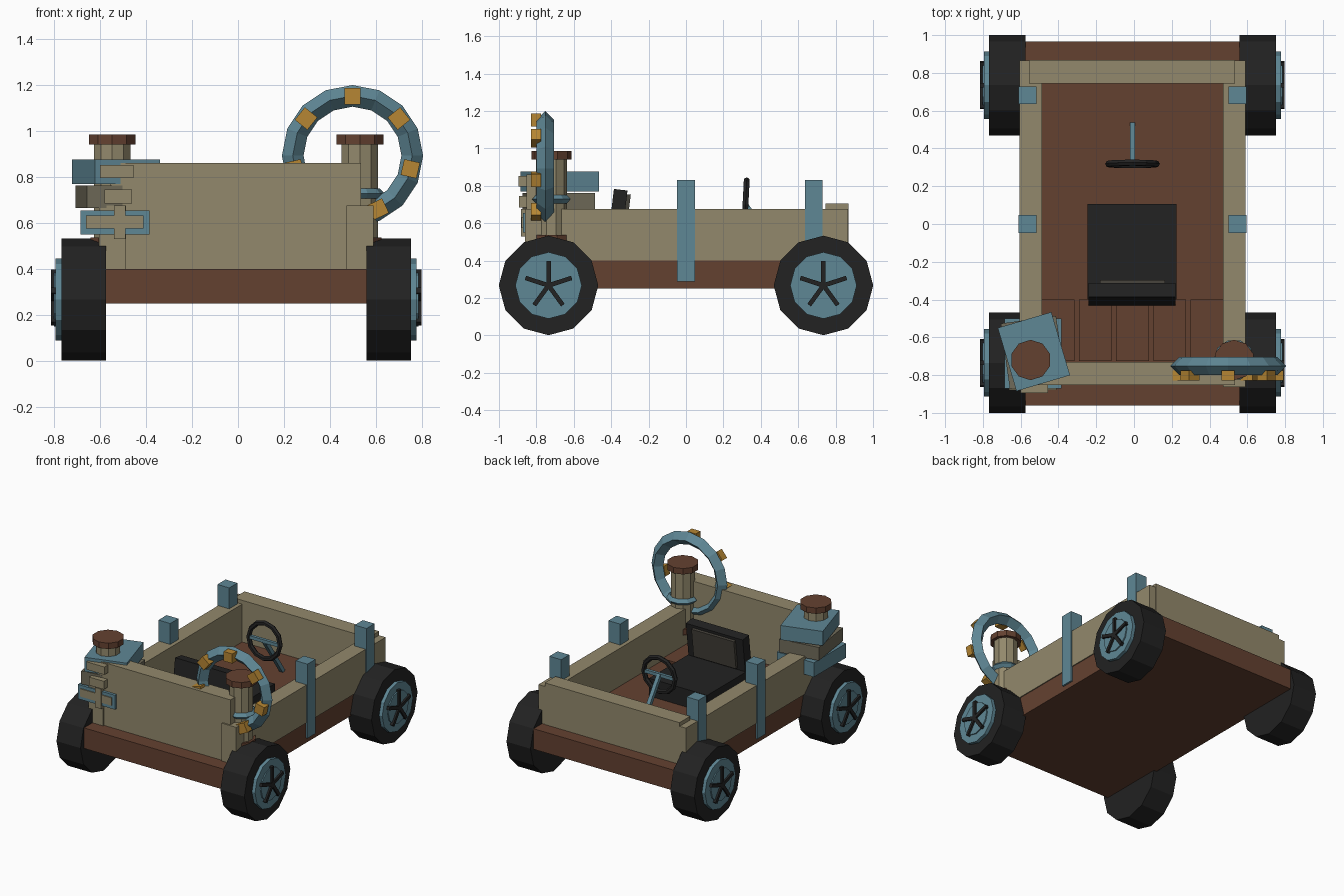
import bpy, math
from mathutils import Vector

if "Cube" in bpy.data.objects:
    bpy.data.objects.remove(bpy.data.objects["Cube"])

CX = -0.008  # centre line of the cart


def material(name, rgb):
    m = bpy.data.materials.new(name)
    m.diffuse_color = (*rgb, 1)
    m.use_nodes = True
    m.node_tree.nodes["Principled BSDF"].inputs["Base Color"].default_value = m.diffuse_color
    return m


TAN = material("tan wood", (0.29, 0.25, 0.15))
BROWN = material("brown wood", (0.127, 0.053, 0.030))
BLUE = material("dusty blue", (0.114, 0.242, 0.30))
BLACK = material("black rubber", (0.016, 0.016, 0.016))
GOLD = material("gold", (0.47, 0.24, 0.033))
GREY = material("weathered wood", (0.16, 0.145, 0.10))
PAD = material("dark pad", (0.06, 0.054, 0.043))


def finish(name, mat):
    o = bpy.context.object
    o.name = name
    o.data.materials.clear()
    o.data.materials.append(mat)
    return o


def box(name, mat, x, y, z, rot=(0, 0, 0)):
    """Box from (min, max) ranges, turned about its own centre."""
    mid = [(r[0] + r[1]) / 2 for r in (x, y, z)]
    bpy.ops.mesh.primitive_cube_add(size=1, location=mid, rotation=rot)
    o = finish(name, mat)
    o.scale = [r[1] - r[0] for r in (x, y, z)]
    return o


def disc(name, mat, loc, r, depth, sides, rot=(0, 0, 0)):
    bpy.ops.mesh.primitive_cylinder_add(vertices=sides, radius=r, depth=depth,
                                        location=loc, rotation=rot)
    return finish(name, mat)


def ring(name, mat, loc, major, minor, segs, sides, rot=(0, 0, 0)):
    bpy.ops.mesh.primitive_torus_add(major_segments=segs, minor_segments=sides,
                                     major_radius=major, minor_radius=minor,
                                     location=loc, rotation=rot)
    return finish(name, mat)


# chassis and body walls
box("chassis", BROWN, (CX - 0.59, CX + 0.59), (-0.96, 0.965), (0.25, 0.40))
for s, side in ((-1, "left"), (1, "right")):
    xs = sorted((CX + s * 0.48, CX + s * 0.597))
    box(side + "_wall", TAN, xs, (-0.862, 0.865), (0.40, 0.677))
box("front_wall", TAN, (-0.555, 0.535), (-0.852, -0.73), (0.40, 0.86))
box("rear_wall", TAN, (-0.555, 0.535), (0.745, 0.868), (0.40, 0.705))

# floor boards
for i in range(5):
    x = CX + (i - 2) * 0.197
    box("floor_board", BROWN, (x - 0.087, x + 0.087), (-0.725, -0.40), (0.39, 0.415))

# side posts
for s in (-1, 1):
    for y in (0, 0.682):
        xs = sorted((CX + s * 0.508, CX + s * 0.603))
        box("side_post", BLUE, xs, (y - 0.047, y + 0.047), (0.287, 0.83))

# wheels with hubs and five spokes
for s in (-1, 1):
    for y in (-0.735, 0.735):
        turn = (0, math.pi / 2, 0)
        disc("tyre", BLACK, (CX + s * 0.663, y, 0.267), 0.266, 0.194, 12, turn)
        disc("hub", BLUE, (CX + s * 0.765, y, 0.267), 0.178, 0.04, 12, turn)
        disc("hub_cap", BLUE, (CX + s * 0.780, y, 0.267), 0.118, 0.026, 12, turn)
        for k in range(5):
            a = k * math.tau / 5
            c = (y + math.sin(a) * 0.065, 0.267 + math.cos(a) * 0.065)
            box("spoke", BLACK, sorted((CX + s * 0.77, CX + s * 0.806)),
                (c[0] - 0.012, c[0] + 0.012), (c[1] - 0.065, c[1] + 0.065), (-a, 0, 0))

# corner pillars with caps and bases
for x in (-0.547, 0.53):
    disc("pillar", TAN, (x, -0.72, 0.73), 0.083, 0.45, 10)
    disc("pillar_cap", BROWN, (x, -0.72, 0.963), 0.107, 0.043, 10)
    disc("pillar_base", BROWN, (x, -0.72, 0.515), 0.1, 0.043, 10)
ring("pillar_collar", BLUE, (0.53, -0.72, 0.728), 0.087, 0.022, 10, 4)

# large ring with gold grips
RX, RY, RZ = 0.498, -0.752, 0.893
ring("large_ring", BLUE, (RX, RY, RZ), 0.26, 0.047, 16, 4, (math.pi / 2, 0, 0))
for k in range(7):
    a = math.pi / 2 + k * math.tau / 7
    x, z = RX + 0.258 * math.cos(a), RZ + 0.258 * math.sin(a)
    box("ring_grip", GOLD, (x - 0.035, x + 0.035), (-0.828, -0.775),
        (z - 0.035, z + 0.035), (0, -a, 0))

# stacked crates on the corner
box("lower_crate", BLUE, (-0.685, -0.385), (-0.872, -0.50), (0.55, 0.655))
box("middle_crate", GREY, (-0.683, -0.387), (-0.855, -0.505), (0.665, 0.762),
    (0, 0, math.radians(8)))
box("upper_crate", BLUE, (-0.678, -0.382), (-0.85, -0.501), (0.77, 0.875),
    (0, 0, math.radians(16.5)))
# tan slats over the crate fronts
box("lower_slat", TAN, (-0.662, -0.41), (-0.879, -0.871), (0.575, 0.632))
box("upright_slat", TAN, (-0.54, -0.49), (-0.881, -0.85), (0.53, 0.675))
box("middle_slat", TAN, (-0.58, -0.46), (-0.893, -0.84), (0.685, 0.745))
box("upper_slat", TAN, (-0.60, -0.455), (-0.895, -0.835), (0.795, 0.852))

# seat with leaning back rest and pad
lean = (math.radians(-7), 0, 0)
box("seat_base", BLACK, (-0.245, 0.225), (-0.40, 0.105), (0.40, 0.53))
box("seat_back", BLACK, (-0.24, 0.22), (-0.408, -0.335), (0.41, 0.78), lean)
box("seat_pad", PAD, (-0.18, 0.163), (-0.345, -0.308), (0.545, 0.755), lean)

# steering wheel, crossbar and column
ring("steering_wheel", BLACK, (CX, 0.318, 0.70), 0.127, 0.018, 12, 6,
     (math.radians(87), 0, 0))
box("steering_crossbar", BLUE, (CX - 0.12, CX + 0.12), (0.307, 0.329), (0.688, 0.712))
a, b = Vector((CX, 0.318, 0.70)), Vector((CX, 0.525, 0.40))
mid, length = (a + b) / 2, (b - a).length
box("steering_column", BLUE, (mid.x - 0.014, mid.x + 0.014),
    (mid.y - 0.014, mid.y + 0.014), (mid.z - length / 2, mid.z + length / 2),
    (math.atan2(0.207, 0.30), 0, 0))
